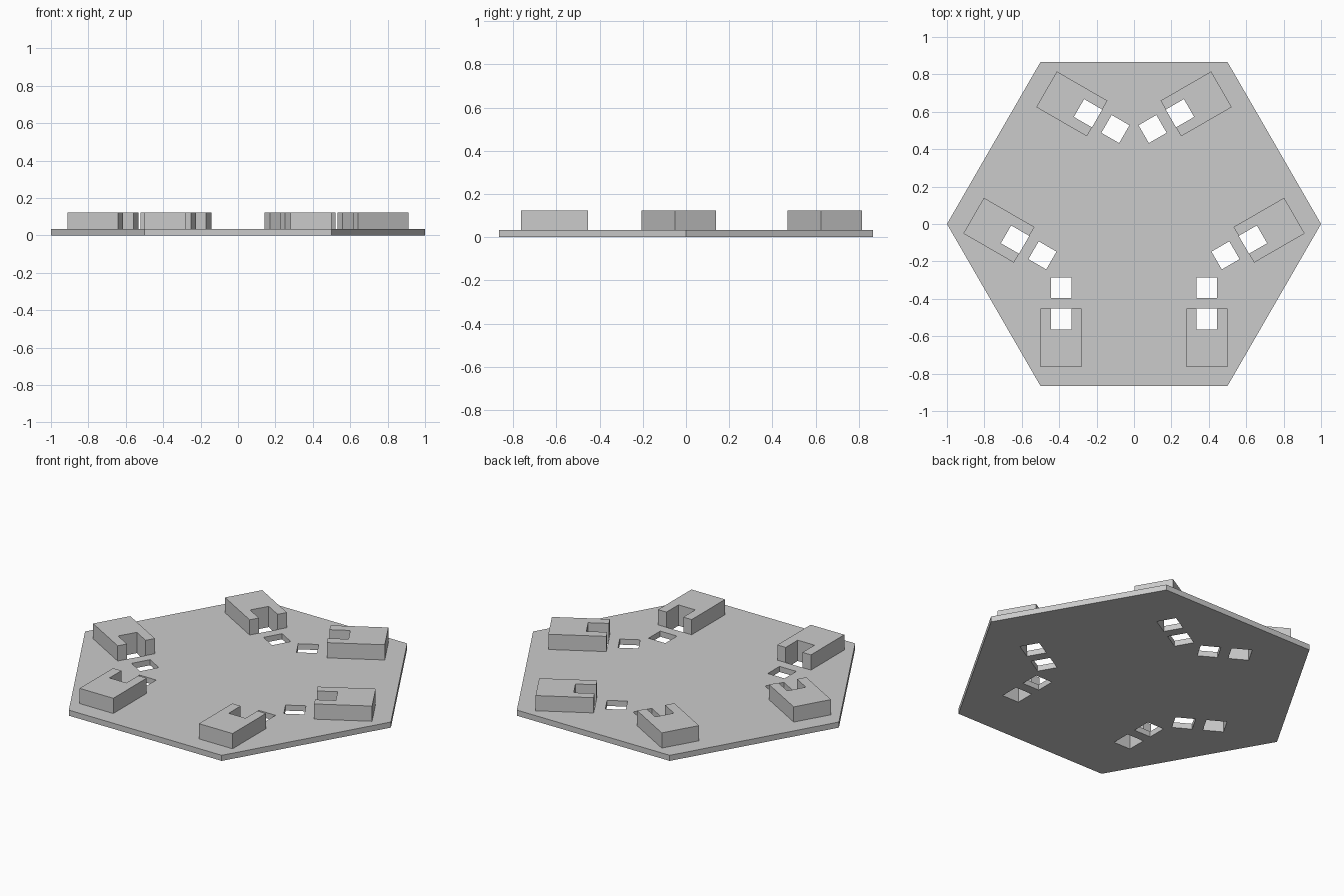
import bpy, bmesh
from math import radians, cos, sin
from mathutils import Matrix

cube = bpy.data.objects.get("Cube")
if cube:
    bpy.data.objects.remove(cube, do_unlink=True)

PLATE_TOP, BLOCK_TOP = 0.033, 0.123
ARM_X = 0.39            # sideways offset of each block from its edge's centre line
HALF_BLOCK, HALF_SLOT = 0.11, 0.055
OUTER, SLOT_END, INNER = -0.765, -0.565, -0.453
HOLE_OUT, HOLE_IN = -0.395, -0.285

grey = bpy.data.materials.new("light grey")
grey.use_nodes = True
colour = (0.6, 0.6, 0.6, 1)
grey.diffuse_color = colour
grey.node_tree.nodes["Principled BSDF"].inputs["Base Color"].default_value = colour


def add_prism(bm, points, low, high):
    """Extrude a flat outline from low to high."""
    face = bm.faces.new([bm.verts.new((x, y, low)) for x, y in points])
    top = bmesh.ops.extrude_face_region(bm, geom=[face], use_keep_orig=True)
    verts = [v for v in top["geom"] if isinstance(v, bmesh.types.BMVert)]
    bmesh.ops.translate(bm, verts=verts, vec=(0, 0, high - low))
    bmesh.ops.recalc_face_normals(bm, faces=bm.faces)
    return face.verts[:] + verts


def make_object(name, bm):
    mesh = bpy.data.meshes.new(name)
    bm.to_mesh(mesh)
    bm.free()
    mesh.materials.append(grey)
    obj = bpy.data.objects.new(name, mesh)
    bpy.context.collection.objects.link(obj)
    return obj


def rect(x, half, y0, y1):
    return [(x - half, y0), (x + half, y0), (x + half, y1), (x - half, y1)]


# Hexagonal base plate
bm = bmesh.new()
add_prism(bm, [(cos(radians(60 * i)), sin(radians(60 * i))) for i in range(6)], 0, PLATE_TOP)
plate = make_object("base_plate", bm)

# Slotted blocks in three mirrored pairs, with matching square hole cutters
holes = bmesh.new()
for turn, place in enumerate(("front", "right_back", "left_back")):
    spin = Matrix.Rotation(radians(120 * turn), 4, 'Z')
    for side, x in (("a", -ARM_X), ("b", ARM_X)):
        outline = [(x - HALF_BLOCK, OUTER), (x + HALF_BLOCK, OUTER),
                   (x + HALF_BLOCK, INNER), (x + HALF_SLOT, INNER),
                   (x + HALF_SLOT, SLOT_END), (x - HALF_SLOT, SLOT_END),
                   (x - HALF_SLOT, INNER), (x - HALF_BLOCK, INNER)]
        bm = bmesh.new()
        add_prism(bm, outline, PLATE_TOP, BLOCK_TOP)
        bm.transform(spin)
        make_object(f"slotted_block_{place}_{side}", bm)
        for y0, y1 in ((SLOT_END, INNER), (HOLE_OUT, HOLE_IN)):
            verts = add_prism(holes, rect(x, HALF_SLOT, y0, y1), -0.1, 0.2)
            bmesh.ops.transform(holes, matrix=spin, verts=verts)
cutter = make_object("hole_cutter", holes)

# Cut the holes through the plate, then drop the cutter
cut = plate.modifiers.new("holes", 'BOOLEAN')
cut.operation, cut.solver, cut.object = 'DIFFERENCE', 'EXACT', cutter
bpy.context.view_layer.update()
evaluated = plate.evaluated_get(bpy.context.evaluated_depsgraph_get())
plate_mesh = bpy.data.meshes.new_from_object(evaluated)
plate.modifiers.clear()
plate.data = plate_mesh
bpy.data.objects.remove(cutter, do_unlink=True)
